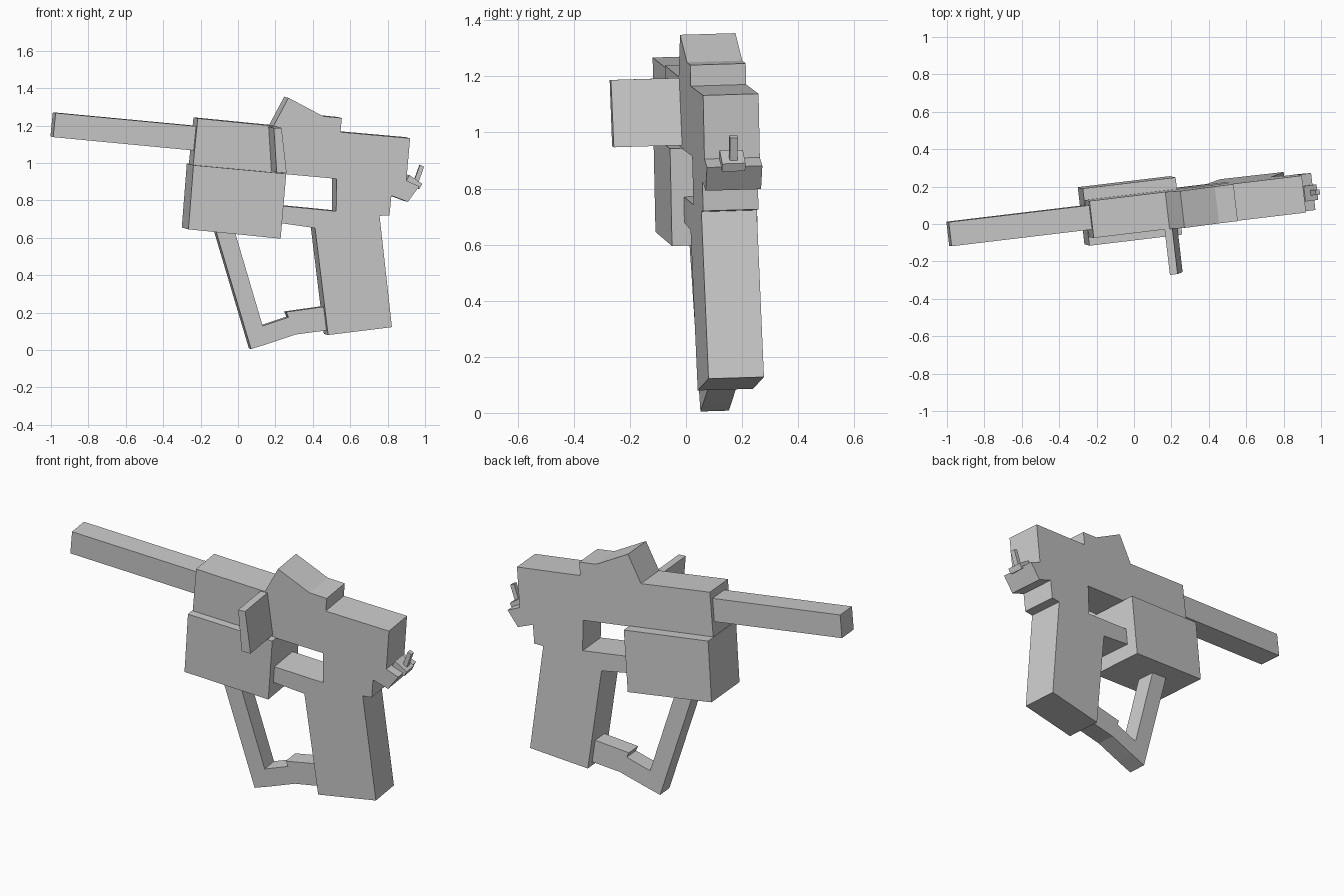
import bpy, bmesh
from mathutils import Vector

# Thickness direction of the whole (slightly turned) model
SIDE = Vector((-0.116, 0.993, 0.03)).normalized()


def slab(name, profile, near, far):
    """Extrude a front-view (x, z) outline between two depths along SIDE."""
    bm = bmesh.new()
    verts = []
    for x, z in profile:
        y = (near - SIDE.x * x - SIDE.z * z) / SIDE.y
        verts.append(bm.verts.new((x, y, z)))
    face = bm.faces.new(verts)
    ext = bmesh.ops.extrude_face_region(bm, geom=[face], use_keep_orig=True)
    moved = [g for g in ext["geom"] if isinstance(g, bmesh.types.BMVert)]
    bmesh.ops.translate(bm, verts=moved, vec=SIDE * (far - near))
    bmesh.ops.recalc_face_normals(bm, faces=bm.faces)
    mesh = bpy.data.meshes.new(name)
    bm.to_mesh(mesh)
    bm.free()
    obj = bpy.data.objects.new(name, mesh)
    bpy.context.collection.objects.link(obj)
    return obj


# Receiver, rear sight hump, rear spur and grip as one C-shaped outline
slab("body_and_grip", [
    (-0.215, 1.238), (0.19, 1.198), (0.27, 1.348), (0.455, 1.25),
    (0.555, 1.24), (0.548, 1.165), (0.92, 1.132), (0.90, 0.905),
    (0.97, 0.875), (0.908, 0.792), (0.82, 0.825), (0.81, 0.72),
    (0.757, 0.717), (0.823, 0.122), (0.482, 0.08), (0.412, 0.652),
    (0.20, 0.682), (0.20, 0.774), (0.525, 0.742), (0.527, 0.915),
    (-0.24, 0.985)], -0.012, 0.187)

# Barrel
slab("barrel", [(-0.975, 1.267), (-0.988, 1.138), (-0.20, 1.063),
                (-0.20, 1.194)], 0.033, 0.163)

# Block below the receiver
slab("lower_block", [(-0.238, 0.988), (0.258, 0.942), (0.228, 0.595),
                     (-0.265, 0.645)], -0.058, 0.25)

# Slanted strut and the stepped bar joining it to the grip
slab("front_strut", [(-0.125, 0.66), (0.07, 0.005), (0.16, 0.033),
                     (-0.025, 0.66)], 0.043, 0.145)
slab("lower_bar", [(0.13, 0.128), (0.16, 0.033), (0.31, 0.083),
                   (0.50, 0.108), (0.48, 0.234), (0.258, 0.203),
                   (0.27, 0.175)], 0.043, 0.145)

# Plate standing out from the near side
slab("side_plate", [(0.192, 1.187), (0.233, 1.187), (0.26, 0.947),
                    (0.207, 0.95)], -0.257, 0.0)

# Small switch on the rear spur
slab("switch_base", [(0.90, 0.905), (0.917, 0.935), (0.985, 0.888),
                     (0.97, 0.86)], 0.041, 0.124)
slab("switch_lever", [(0.945, 0.912), (0.973, 0.99), (0.995, 0.98),
                      (0.967, 0.90)], 0.070, 0.098)
